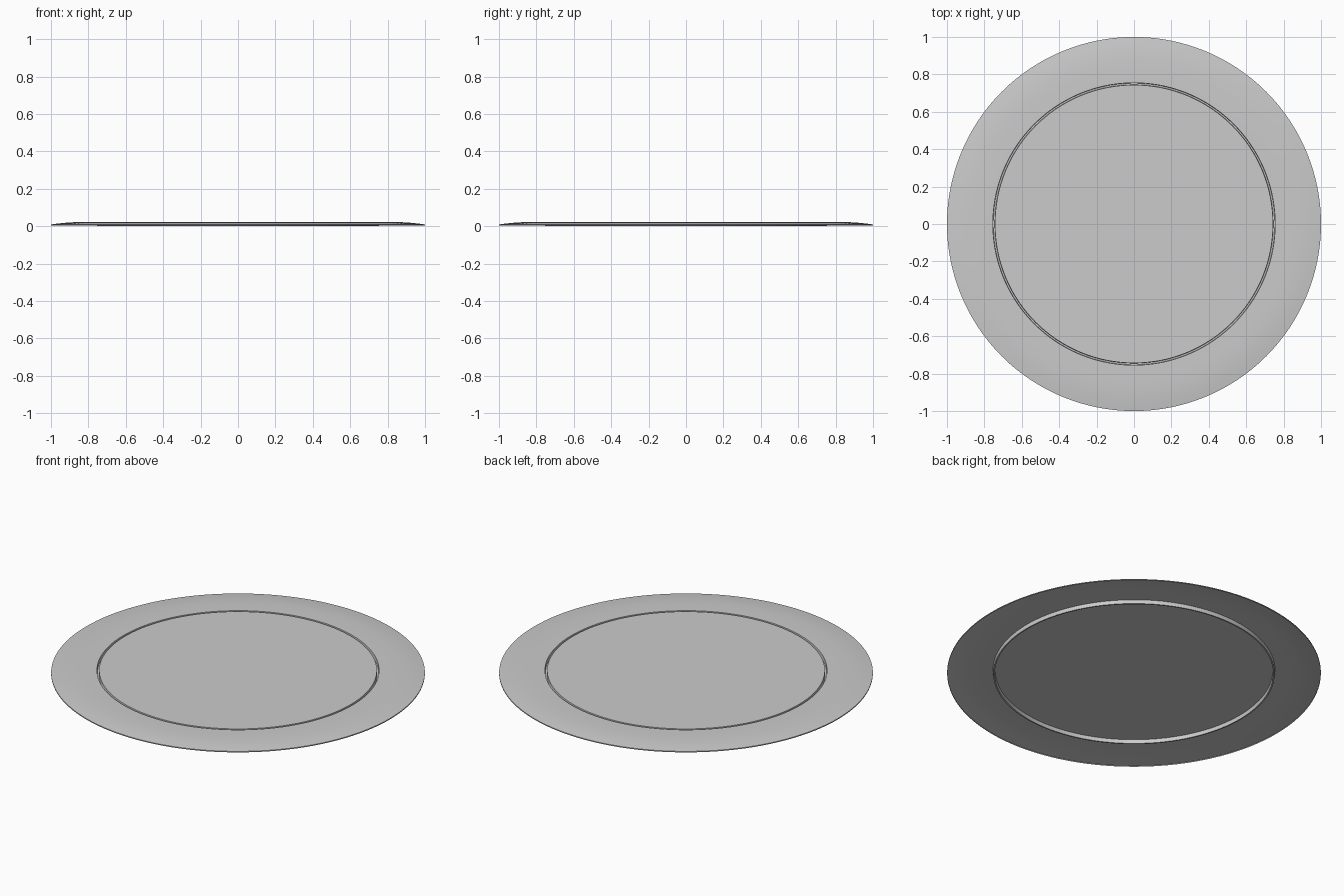
import bpy, bmesh, math

if "Cube" in bpy.data.objects:
    bpy.data.objects.remove(bpy.data.objects["Cube"])

SEGMENTS = 128


def revolve(name, profile, cap=False):
    """Spin an (r, z) profile about the z axis; optionally fill the last ring."""
    bm = bmesh.new()
    rings = []
    for r, z in profile:
        rings.append([bm.verts.new((r * math.cos(2 * math.pi * i / SEGMENTS),
                                    r * math.sin(2 * math.pi * i / SEGMENTS), z))
                      for i in range(SEGMENTS)])
    for a, b in zip(rings, rings[1:]):
        for i in range(SEGMENTS):
            j = (i + 1) % SEGMENTS
            bm.faces.new((a[i], a[j], b[j], b[i]))
    if cap:
        bm.faces.new(rings[-1])
    mesh = bpy.data.meshes.new(name)
    bm.to_mesh(mesh)
    bm.free()
    obj = bpy.data.objects.new(name, mesh)
    bpy.context.collection.objects.link(obj)
    bpy.ops.object.select_all(action='DESELECT')
    obj.select_set(True)
    bpy.context.view_layer.objects.active = obj
    bpy.ops.object.shade_smooth_by_angle(angle=math.radians(30))
    return obj


# thin domed rim with a small lip at its outer edge
revolve("rim", [(1.0, 0.003), (1.0, 0.009), (0.96, 0.0145), (0.92, 0.0185),
                (0.88, 0.021), (0.82, 0.022), (0.755, 0.022)])

# narrow groove, seen from below as a raised ring
revolve("groove", [(0.755, 0.022), (0.753, 0.0), (0.745, 0.0), (0.743, 0.022)])

# flat centre panel
revolve("centre_panel", [(0.743, 0.022)], cap=True)
